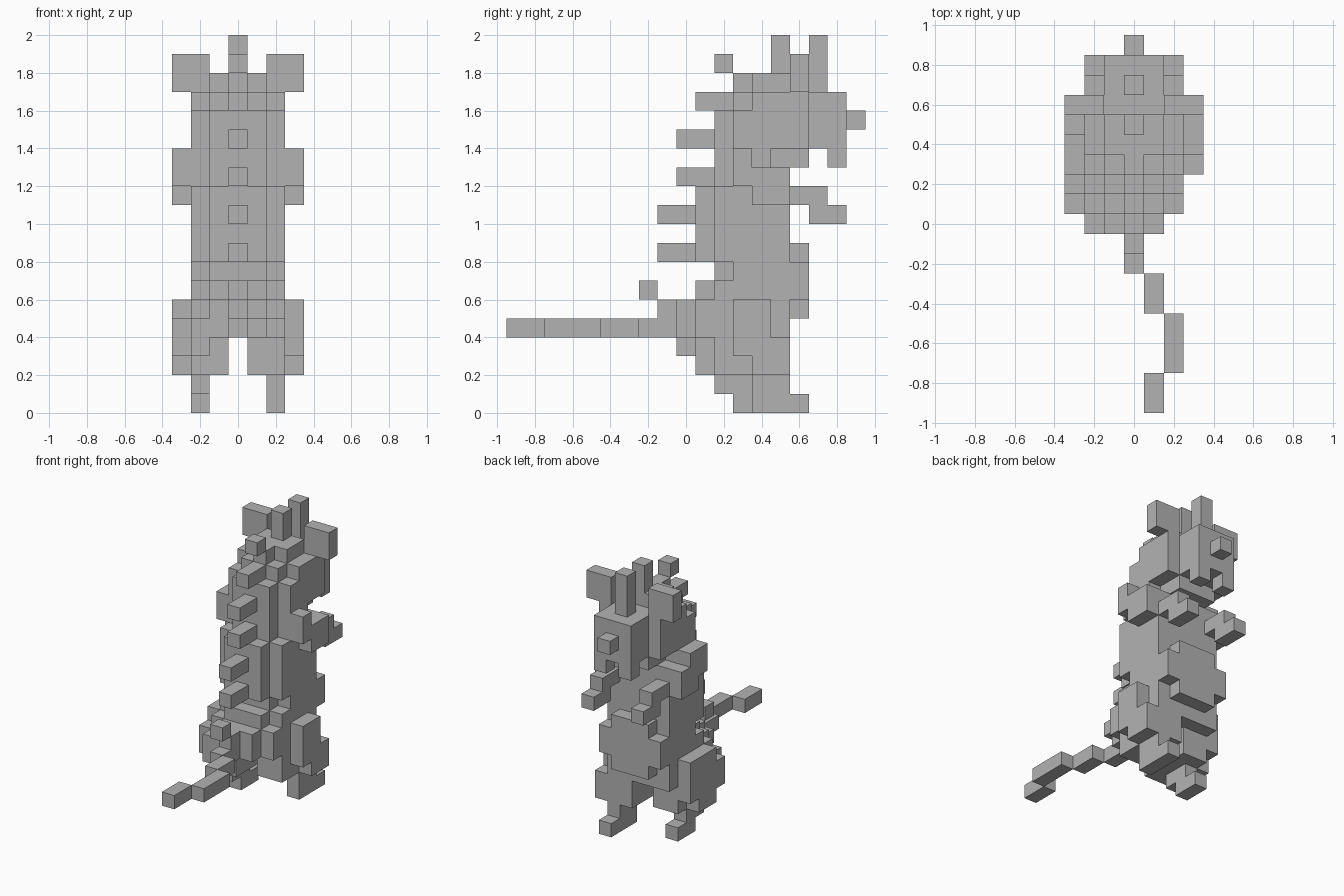
import bpy
import bmesh
from mathutils import Vector
from itertools import product

if "Cube" in bpy.data.objects:
    bpy.data.objects.remove(bpy.data.objects["Cube"])

CELL = 0.1
grey = bpy.data.materials.new("plain grey")
grey.use_nodes = True
colour = (0.45, 0.45, 0.45, 1)
grey.diffuse_color = colour
grey.node_tree.nodes["Principled BSDF"].inputs["Base Color"].default_value = colour

parts = {}     # part name -> set of its cells
filled = set() # every occupied cell


def block(name, xs, ys, zs):
    """Fill a box of cells; each range is (first, last) inclusive."""
    spans = [range(first, last + 1) for first, last in (xs, ys, zs)]
    cells = set(product(*spans)) - filled
    parts.setdefault(name, set()).update(cells)
    filled.update(cells)


def centred(name, half, ys, zs):
    block(name, (-half, half), ys, zs)


def sided(name, side, xs, ys, zs):
    """Block on one side; side is +1 for left, -1 for right."""
    prefix = "left_" if side > 0 else "right_"
    block(prefix + name, sorted(side * x for x in xs), ys, zs)


def paired(name, xs, ys, zs):
    for side in (1, -1):
        sided(name, side, xs, ys, zs)


def build(name, cells):
    """Skin the exposed sides of a part and merge its flat areas."""
    bm = bmesh.new()
    for cell in cells:
        for axis, sign in product(range(3), (-1, 1)):
            neighbour = list(cell)
            neighbour[axis] += sign
            if tuple(neighbour) in filled:
                continue
            out, u, v = Vector(), Vector(), Vector()
            out[axis] = sign / 2
            u[(axis + 1) % 3] = 0.5
            v[(axis + 2) % 3] = sign / 2
            mid = Vector(cell) + Vector((0, 0, 0.5)) + out
            corners = (mid - u - v, mid + u - v, mid + u + v, mid - u + v)
            bm.faces.new([bm.verts.new(c * CELL) for c in corners])
    bmesh.ops.remove_doubles(bm, verts=bm.verts, dist=CELL / 100)
    bmesh.ops.dissolve_limit(bm, angle_limit=0.01, verts=bm.verts, edges=bm.edges)
    mesh = bpy.data.meshes.new(name)
    bm.to_mesh(mesh)
    bm.free()
    mesh.materials.append(grey)
    bpy.context.collection.objects.link(bpy.data.objects.new(name, mesh))


# Hips, waist, back and chest
centred("hips", 2, (1, 5), (4, 5))
centred("hips", 2, (2, 5), (6, 6))
centred("hips", 1, (1, 1), (6, 6))
centred("waist", 2, (3, 5), (7, 7))
centred("waist", 1, (2, 2), (7, 7))
centred("torso", 2, (2, 5), (8, 11))
centred("torso", 1, (1, 1), (8, 11))
centred("chest", 2, (3, 5), (12, 12))
centred("chest", 2, (3, 4), (13, 13))
centred("nape", 1, (2, 2), (12, 15))
centred("belly", 2, (6, 6), (6, 7))
centred("belly", 1, (6, 6), (5, 8))

# Head
centred("head", 2, (3, 6), (14, 15))
centred("head", 2, (4, 6), (16, 16))
centred("head", 1, (3, 3), (16, 16))
centred("crown", 1, (4, 5), (17, 17))
centred("crown", 0, (3, 3), (17, 17))
centred("snout", 1, (7, 8), (14, 16))
centred("nose", 0, (9, 9), (15, 15))
centred("jaw", 1, (5, 6), (13, 13))
paired("tooth", (1, 1), (8, 8), (13, 13))
paired("ear", (2, 3), (6, 6), (17, 18))

# Crest horns and spines down the back
for y in (5, 7):
    centred("horns", 0, (y, y), (17, 19))
for z, ys in {18: (2, 2), 16: (1, 2), 14: (0, 1), 12: (0, 1),
              10: (-1, 0), 8: (-1, 0), 6: (-2, -2), 5: (-1, -1)}.items():
    centred("spines", 0, ys, (z, z))

# Arms
for side, depth in ((1, 3), (-1, 4)):
    sided("arm", side, (3, 3), (3, depth), (12, 13))
    sided("arm", side, (3, 3), (4, 5), (11, 12))
paired("forearm", (2, 2), (6, 7), (11, 11))
paired("hand", (2, 2), (7, 8), (10, 10))

# Left leg steps forward
sided("thigh", 1, (3, 3), (3, 4), (3, 5))
sided("thigh", 1, (3, 3), (4, 5), (2, 3))
sided("thigh", 1, (2, 2), (2, 5), (2, 3))
sided("thigh", 1, (1, 1), (2, 5), (2, 3))
sided("foot", 1, (2, 2), (4, 5), (1, 1))
sided("foot", 1, (2, 2), (4, 6), (0, 0))

# Right leg trails behind
sided("thigh", -1, (3, 3), (2, 4), (3, 5))
sided("thigh", -1, (3, 3), (1, 1), (3, 4))
sided("thigh", -1, (3, 3), (2, 3), (2, 2))
sided("thigh", -1, (2, 2), (0, 0), (3, 4))
sided("thigh", -1, (1, 2), (1, 4), (2, 3))
sided("foot", -1, (2, 2), (2, 3), (1, 1))
sided("foot", -1, (2, 2), (3, 4), (0, 0))

# Winding tail
centred("tail", 1, (0, 0), (4, 5))
for x, ys in ((0, (-2, -1)), (1, (-4, -3)), (2, (-7, -5)), (1, (-9, -8))):
    block("tail", (x, x), ys, (4, 4))

for part, cells in parts.items():
    build(part, cells)
